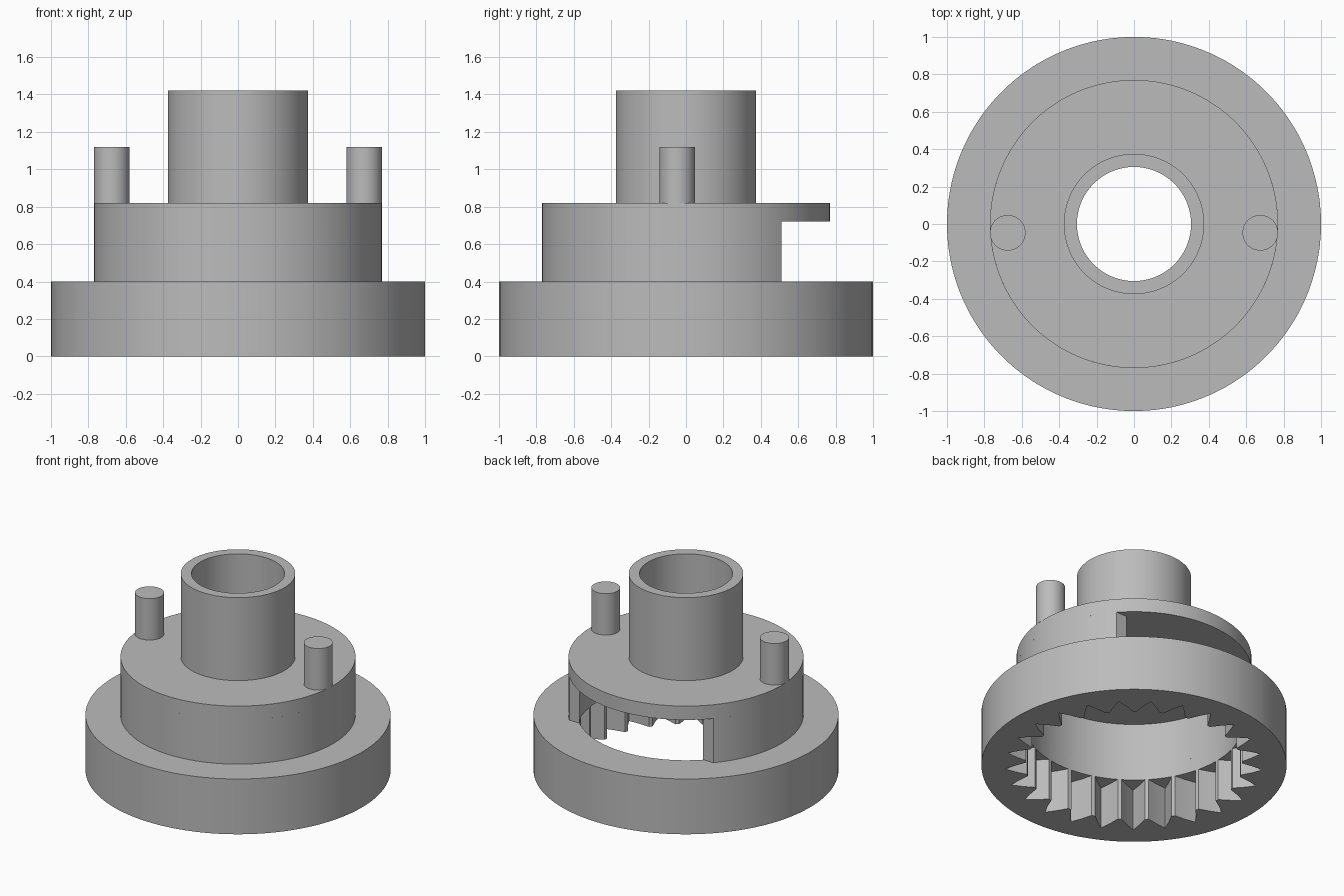
import bpy, bmesh
from math import sin, cos, asin, pi, radians

cube = bpy.data.objects.get("Cube")
if cube:
    bpy.data.objects.remove(cube)

grey = bpy.data.materials.new("plain grey")
grey.use_nodes = True
grey.diffuse_color = (0.5, 0.5, 0.5, 1)
grey.node_tree.nodes["Principled BSDF"].inputs["Base Color"].default_value = (0.5, 0.5, 0.5, 1)

BASE_R, DRUM_R, BORE_R, ROOT_R = 1.0, 0.77, 0.71, 0.845
NECK_R, HOLE_R = 0.375, 0.305
BASE_TOP, GEAR_TOP, CAP_Z, DRUM_TOP, NECK_TOP = 0.4, 0.3, 0.72, 0.82, 1.42
WINDOW_Y = 0.51
TEETH = 25


def finish(obj):
    """Give the part its material and smooth shading with sharp edges."""
    obj.data.materials.append(grey)
    bpy.ops.object.select_all(action='DESELECT')
    obj.select_set(True)
    bpy.context.view_layer.objects.active = obj
    bpy.ops.object.shade_smooth_by_angle(angle=radians(30))


def sweep(name, sections, closed=True):
    """Join closed cross-sections of (angle, radius, z) around the z axis."""
    bm = bmesh.new()
    rows = [[bm.verts.new((r * cos(a), r * sin(a), z)) for a, r, z in s] for s in sections]
    n = len(rows[0])
    pairs = list(zip(rows, rows[1:])) + ([(rows[-1], rows[0])] if closed else [])
    for p, q in pairs:
        for i in range(n):
            j = (i + 1) % n
            bm.faces.new((p[i], q[i], q[j], p[j]))
    if not closed:
        bm.faces.new(rows[0])
        bm.faces.new(rows[-1])
    bmesh.ops.remove_doubles(bm, verts=bm.verts[:], dist=0.0001)
    bmesh.ops.recalc_face_normals(bm, faces=bm.faces[:])
    mesh = bpy.data.meshes.new(name)
    bm.to_mesh(mesh)
    bm.free()
    obj = bpy.data.objects.new(name, mesh)
    bpy.context.collection.objects.link(obj)
    finish(obj)


# Base ring with V-shaped internal gear gaps in its lower part
half_gap = radians(6.2)
pitch = 2 * pi / TEETH
sections = []
for k in range(TEETH):
    for f in (-1, -0.5, 0, 0.5, 1, None):
        a = k * pitch + (pitch / 2 if f is None else f * half_gap)
        depth = 0 if f is None else 1 - abs(f)
        r = BORE_R + (ROOT_R - BORE_R) * depth
        sections.append([(a, BASE_R, 0), (a, BASE_R, BASE_TOP), (a, BORE_R, BASE_TOP),
                         (a, BORE_R, GEAR_TOP), (a, r, GEAR_TOP), (a, r, 0)])
sweep("gear_base", sections)

# Drum wall, left open behind a flat cut at the back
outer, inner = asin(WINDOW_Y / DRUM_R), asin(WINDOW_Y / BORE_R)
steps = 96
sections = []
for k in range(steps + 1):
    t = k / steps
    ao = pi - outer + (pi + 2 * outer) * t
    ai = pi - inner + (pi + 2 * inner) * t
    sections.append([(ao, DRUM_R, BASE_TOP), (ao, DRUM_R, CAP_Z),
                     (ai, BORE_R, CAP_Z), (ai, BORE_R, BASE_TOP)])
sweep("drum_wall", sections, closed=False)

# Drum cap with the hollow neck
profile = [(HOLE_R, CAP_Z), (DRUM_R, CAP_Z), (DRUM_R, DRUM_TOP),
           (NECK_R, DRUM_TOP), (NECK_R, NECK_TOP), (HOLE_R, NECK_TOP)]
sweep("cap_and_neck", [[(2 * pi * k / 128, r, z) for r, z in profile] for k in range(128)])

# Two upright pins
for side, x in (("left", 0.675), ("right", -0.675)):
    height = 1.12 - DRUM_TOP
    bpy.ops.mesh.primitive_cylinder_add(vertices=48, radius=0.095, depth=height,
                                        location=(x, -0.047, DRUM_TOP + height / 2))
    pin = bpy.context.object
    pin.name = side + "_pin"
    finish(pin)
